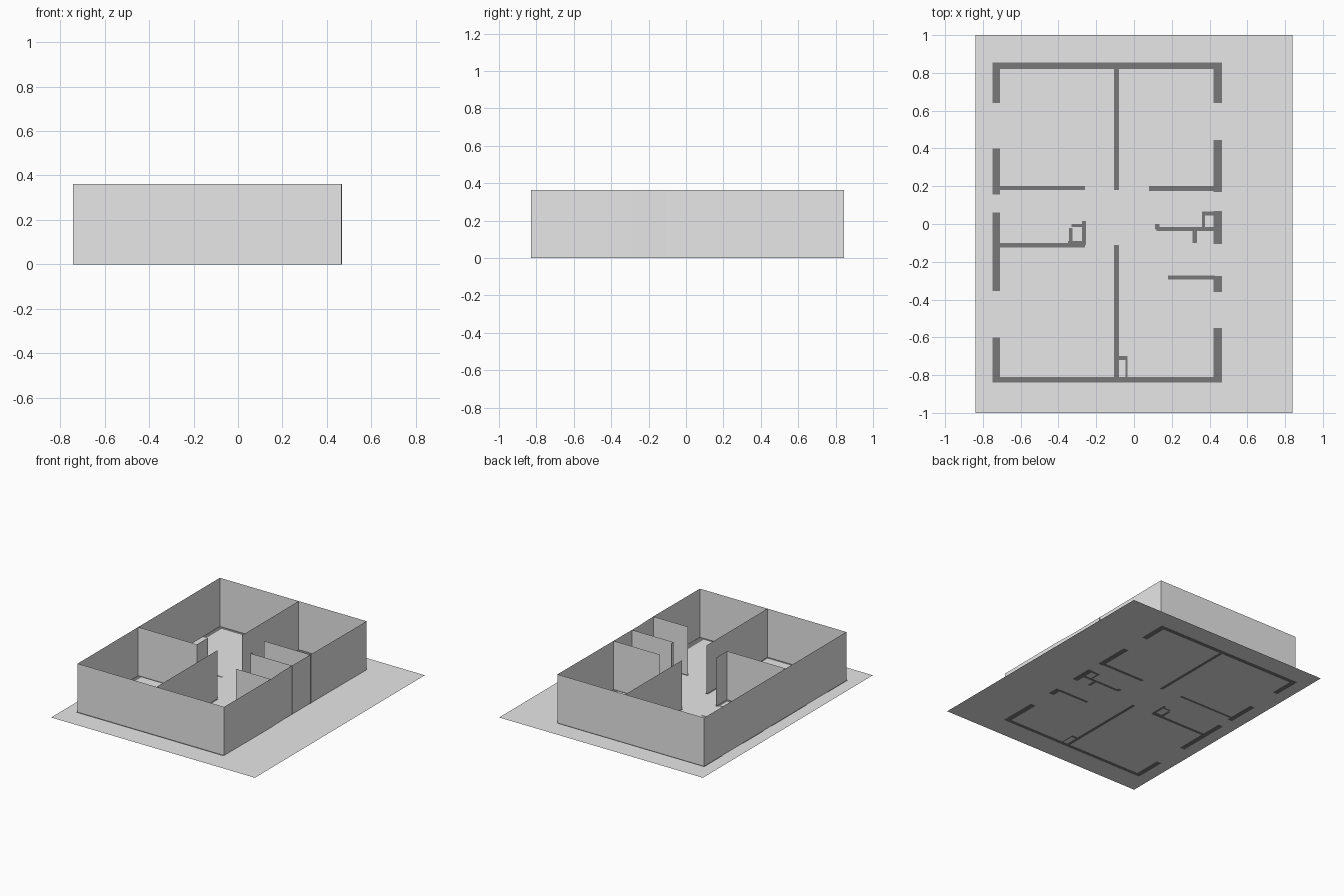
import bpy, bmesh

if "Cube" in bpy.data.objects:
    bpy.data.objects.remove(bpy.data.objects["Cube"])

WALL_H = 0.362


def material(name, v):
    m = bpy.data.materials.new(name)
    m.diffuse_color = (v, v, v, 1)
    m.use_nodes = True
    m.node_tree.nodes["Principled BSDF"].inputs["Base Color"].default_value = m.diffuse_color
    return m


light = material("light_grey", 0.8)
dark = material("dark_grey", 0.19)


def new_object(name, bm, mats):
    me = bpy.data.meshes.new(name)
    bm.to_mesh(me)
    bm.free()
    for m in mats:
        me.materials.append(m)
    ob = bpy.data.objects.new(name, me)
    bpy.context.collection.objects.link(ob)
    return ob


def wall(name, pts, closed=False):
    """Upright sheet following a plan path."""
    bm = bmesh.new()
    cols = [(bm.verts.new((x, y, 0)), bm.verts.new((x, y, WALL_H))) for x, y in pts]
    pairs = list(zip(cols, cols[1:]))
    if closed:
        pairs.append((cols[-1], cols[0]))
    for (a, b), (c, d) in pairs:
        bm.faces.new((a, c, d, b))
    return new_object(name, bm, [light])


# Painted plan marks on the floor: x0, x1, y0, y1
marks = [(-.75, .465, .82, .855), (-.75, .465, -.84, -.81)]
# outer side walls, broken by window gaps
marks += [(-.75, -.71, a, b) for a, b in ((.64, .83), (.155, .40), (-.355, .06), (-.83, -.60))]
marks += [(.422, .465, a, b) for a, b in
          ((.64, .83), (.17, .445), (-.105, .07), (-.36, -.275), (-.83, -.55))]
# partitions
marks += [(-.105, -.08, .18, .83), (-.105, -.08, -.82, -.11),
          (-.72, -.26, .18, .2), (.08, .43, .175, .2),
          (-.72, -.26, -.125, -.1), (.18, .43, -.295, -.272),
          (.12, .43, -.037, -.015), (.11, .135, -.03, 0), (.31, .333, -.1, -.03)]
# fixture outlines
marks += [(-.345, -.325, -.11, -.02), (-.275, -.255, -.11, .015),
          (-.33, -.27, -.015, 0), (-.35, -.27, -.11, -.09),
          (.36, .375, -.02, .065), (.36, .43, .045, .065),
          (-.08, -.035, -.72, -.70), (-.045, -.035, -.82, -.71)]

# Floor sheet, cut along the mark borders and coloured by rule
xs = sorted({-.84, .84} | {v for r in marks for v in r[:2]})
ys = sorted({-1.0, 1.0} | {v for r in marks for v in r[2:]})
bm = bmesh.new()
grid = [[bm.verts.new((x, y, 0)) for y in ys] for x in xs]
for i in range(len(xs) - 1):
    for j in range(len(ys) - 1):
        f = bm.faces.new((grid[i][j], grid[i + 1][j], grid[i + 1][j + 1], grid[i][j + 1]))
        cx, cy = (xs[i] + xs[i + 1]) / 2, (ys[j] + ys[j + 1]) / 2
        f.material_index = int(any(a < cx < b and c < cy < d for a, b, c, d in marks))
new_object("floor", bm, [light, dark])

# Outer shell
wall("outer_wall", [(-.742, -.828), (.465, -.828), (.468, -.28), (.462, -.11),
                    (.468, .846), (-.742, .846)], True)
# Inner partitions
wall("rear_centre_wall", [(-.092, .846), (-.092, .18)])
wall("front_centre_wall", [(-.092, -.828), (-.092, -.11)])
wall("left_room_wall", [(-.742, -.115), (-.258, -.115), (-.258, .015)])
wall("right_rear_wall", [(.08, .19), (.468, .19)])
wall("right_middle_wall", [(.12, 0), (.12, -.025), (.465, -.025)])
wall("right_front_wall", [(.18, -.283), (.468, -.283)])
